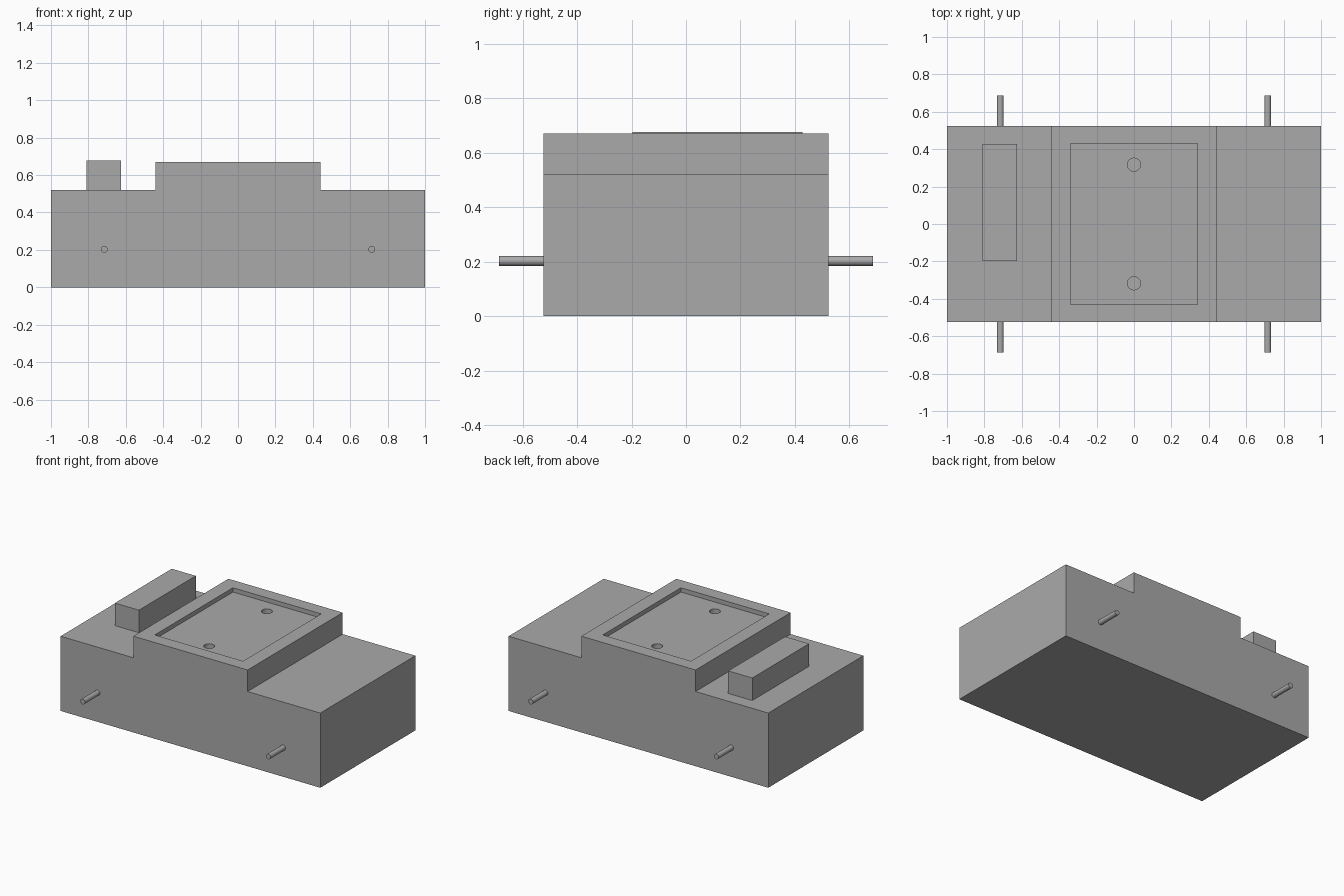
import bpy
import bmesh
from mathutils import Matrix, Vector

cube = bpy.data.objects.get("Cube")
if cube:
    bpy.data.objects.remove(cube, do_unlink=True)

grey = bpy.data.materials.new("plain grey")
grey.use_nodes = True
colour = (0.4, 0.4, 0.4, 1)
grey.diffuse_color = colour
grey.node_tree.nodes["Principled BSDF"].inputs["Base Color"].default_value = colour


def make_object(name, bm):
    bmesh.ops.recalc_face_normals(bm, faces=bm.faces)
    mesh = bpy.data.meshes.new(name)
    bm.to_mesh(mesh)
    bm.free()
    mesh.materials.append(grey)
    obj = bpy.data.objects.new(name, mesh)
    bpy.context.collection.objects.link(obj)
    return obj


def box(name, low, high):
    low, high = Vector(low), Vector(high)
    bm = bmesh.new()
    bmesh.ops.create_cube(bm, size=1, matrix=Matrix.Translation((low + high) / 2)
                          @ Matrix.Diagonal((high - low).to_4d()))
    return make_object(name, bm)


def cylinder(name, centre, radius, length, along_y=False):
    turn = Matrix.Rotation(1.5707963, 4, "X") if along_y else Matrix()
    bm = bmesh.new()
    bmesh.ops.create_cone(bm, cap_ends=True, segments=32, radius1=radius, radius2=radius,
                          depth=length, matrix=Matrix.Translation(centre) @ turn)
    return make_object(name, bm)


def smooth(obj):
    bpy.ops.object.select_all(action="DESELECT")
    obj.select_set(True)
    bpy.context.view_layer.objects.active = obj
    bpy.ops.object.shade_smooth_by_angle()


def cut(target, cutter):
    cutter.hide_render = True
    mod = target.modifiers.new("cut", "BOOLEAN")
    mod.operation = "DIFFERENCE"
    mod.solver = "EXACT"
    mod.object = cutter
    bpy.context.view_layer.objects.active = target
    bpy.ops.object.modifier_apply(modifier=mod.name)
    bpy.data.objects.remove(cutter, do_unlink=True)


half_depth, shoulder, top, floor = 0.523, 0.52, 0.67, 0.64

# Stepped body, extruded from its front outline
half = [(1, 0), (1, shoulder), (0.44, shoulder), (0.44, top)]
outline = half + [(-x, z) for x, z in reversed(half)]
bm = bmesh.new()
face = bm.faces.new([bm.verts.new((x, -half_depth, z)) for x, z in outline])
swept = bmesh.ops.extrude_face_region(bm, geom=[face])["geom"]
bmesh.ops.translate(bm, vec=(0, 2 * half_depth, 0),
                    verts=[v for v in swept if isinstance(v, bmesh.types.BMVert)])
body = make_object("body", bm)

# Shallow tray and two blind holes in the raised deck
cut(body, box("tray_cutter", (-0.34, -0.43, floor), (0.34, 0.43, 0.8)))
for y in (-0.317, 0.317):
    cut(body, cylinder("hole_cutter", (0, y, floor), 0.035, 0.12))
smooth(body)

# Block on the right shoulder
box("shoulder_block", (-0.81, -0.197, shoulder), (-0.625, 0.428, 0.677))

# Axle pins sticking out of the front and back
for side, x in (("left", 0.715), ("right", -0.715)):
    for end, sign in (("front", -1), ("back", 1)):
        pin = cylinder(f"{end}_{side}_pin", (x, sign * 0.595, 0.203), 0.018, 0.184, True)
        smooth(pin)
